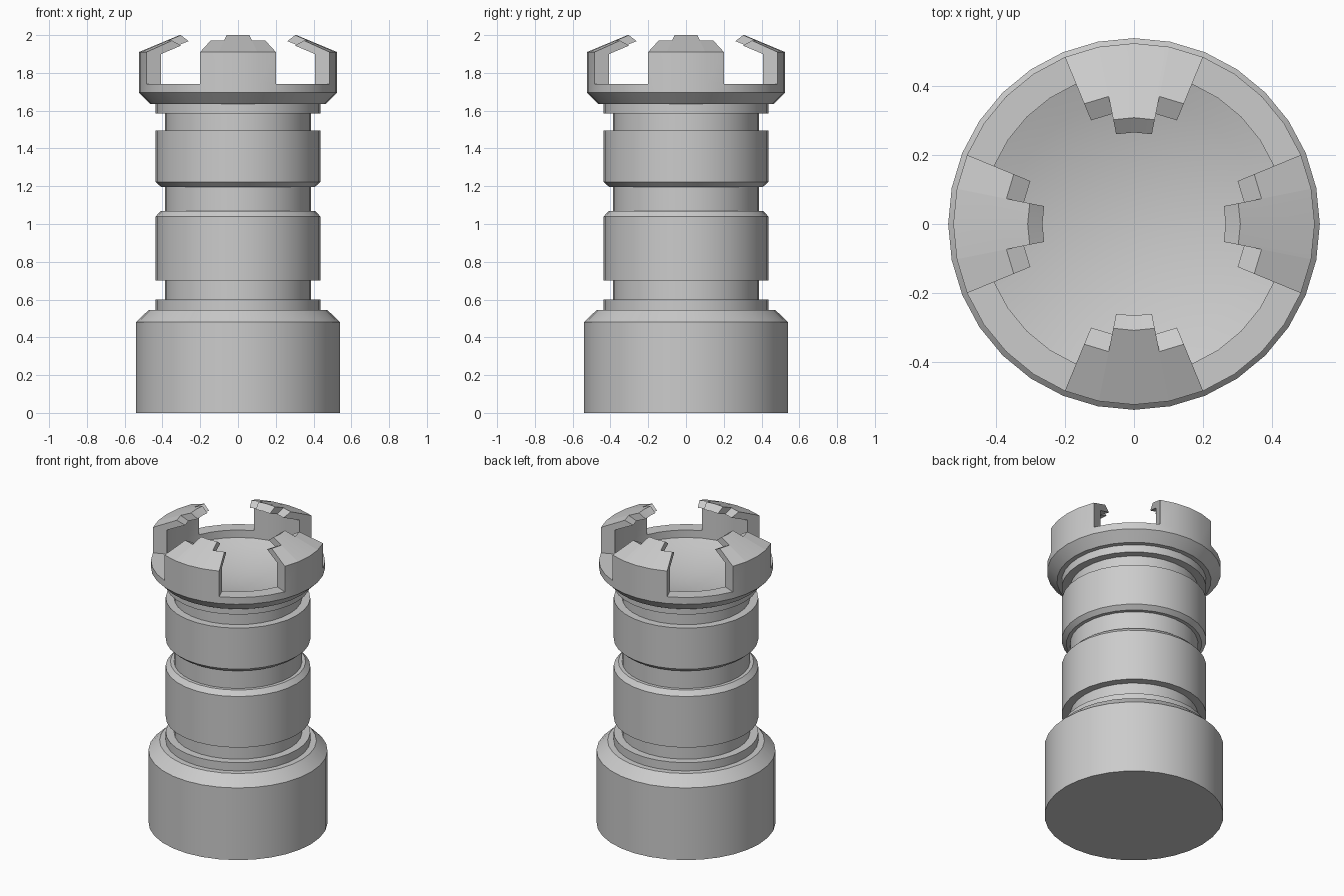
import bpy, bmesh, math

if "Cube" in bpy.data.objects:
    bpy.data.objects.remove(bpy.data.objects["Cube"])

SIDES = 32

# Body outline (radius, height), from the bottom centre up to the crown floor
body = [(0, 0), (0.54, 0), (0.54, 0.48), (0.473, 0.545), (0.436, 0.545),
        (0.436, 0.60), (0.386, 0.60), (0.386, 0.70), (0.436, 0.70),
        (0.436, 1.04), (0.408, 1.07), (0.386, 1.07), (0.386, 1.197),
        (0.408, 1.197), (0.436, 1.222), (0.436, 1.495), (0.386, 1.495),
        (0.386, 1.585), (0.436, 1.585), (0.436, 1.635), (0.465, 1.635),
        (0.525, 1.695), (0.525, 1.74)]

# Shallow round bowl inside the crown
BOWL_R, BOWL_TOP, BOWL_DEPTH = 0.44, 1.69, 0.08
bowl = [(BOWL_R, 1.74)]
for i in range(6, -1, -1):
    t = i / 6
    bowl.append((BOWL_R * t, BOWL_TOP - BOWL_DEPTH * (1 - t * t)))


# Hooked battlement outline for a given top and bottom tip radius
def hook(r_top, r_low):
    z_top = 1.91 + 0.09 * (0.525 - r_top) / 0.216
    z_low = 1.90 + 0.068 * (0.44 - r_low) / 0.174
    return [(0.525, 1.91), (r_top, z_top), (r_low, z_low), (0.44, 1.90)]


short = hook(0.378, 0.326)
long = hook(0.309, 0.266)
tops = {"gap": [], "short": short, "long": long}


def kind(j):
    return ("short", "long", "long", "short", "gap", "gap", "gap", "gap")[(j + 2) % 8]


bm = bmesh.new()


def vert(j, p):
    a = 2 * math.pi * j / SIDES
    return bm.verts.new((p[0] * math.cos(a), p[0] * math.sin(a), p[1]))


# Sweep each segment with its own outline
for j in range(SIDES):
    outline = body + tops[kind(j)] + bowl
    for p, q in zip(outline, outline[1:]):
        loop = [vert(j, p)]
        if p[0] > 0:
            loop.append(vert(j + 1, p))
        if q[0] > 0:
            loop.append(vert(j + 1, q))
        loop.append(vert(j, q))
        bm.faces.new(loop)
    # Side walls where neighbouring outlines differ
    pair = {kind(j - 1), kind(j)}
    if pair == {"gap", "short"}:
        bm.faces.new([vert(j, p) for p in [(0.525, 1.74)] + short + [(0.44, 1.74)]])
    elif pair == {"short", "long"}:
        bm.faces.new([vert(j, p) for p in (short[1], long[1], long[2], short[2])])

bmesh.ops.remove_doubles(bm, verts=bm.verts[:], dist=1e-4)
bmesh.ops.recalc_face_normals(bm, faces=bm.faces[:])

mesh = bpy.data.meshes.new("tower_piece")
bm.to_mesh(mesh)
bm.free()
tower = bpy.data.objects.new("tower_piece", mesh)
bpy.context.collection.objects.link(tower)

grey = bpy.data.materials.new("light_grey")
grey.diffuse_color = (0.6, 0.6, 0.6, 1)
grey.use_nodes = True
grey.node_tree.nodes["Principled BSDF"].inputs["Base Color"].default_value = grey.diffuse_color
mesh.materials.append(grey)

# Smooth round walls, sharp steps
bpy.context.view_layer.objects.active = tower
tower.select_set(True)
bpy.ops.object.shade_smooth_by_angle(angle=math.radians(20))
